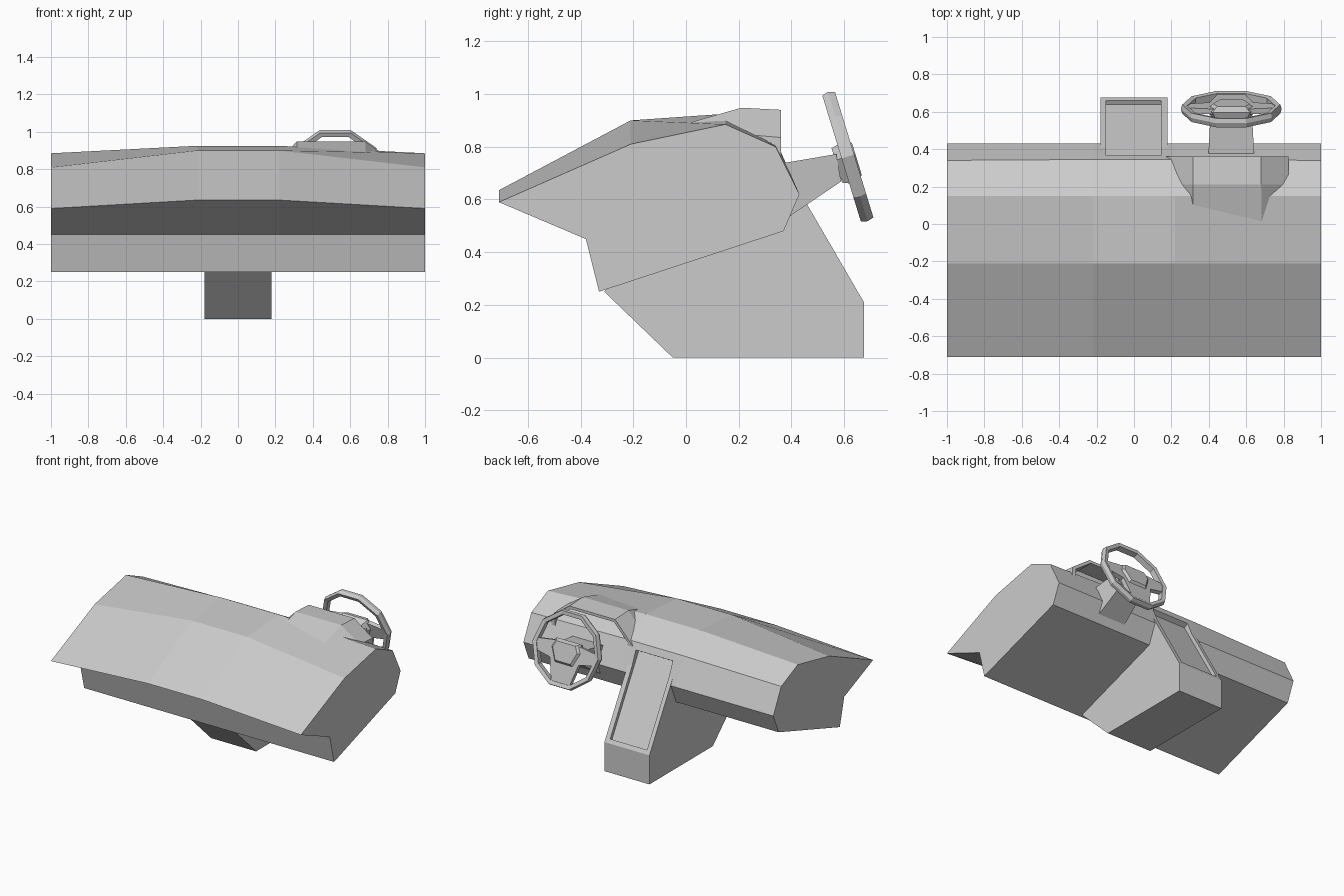
import bpy, bmesh, math
from mathutils import Vector

if "Cube" in bpy.data.objects:
    bpy.data.objects.remove(bpy.data.objects["Cube"])


def finish(name, bm):
    bmesh.ops.recalc_face_normals(bm, faces=bm.faces)
    me = bpy.data.meshes.new(name)
    bm.to_mesh(me)
    bm.free()
    ob = bpy.data.objects.new(name, me)
    bpy.context.collection.objects.link(ob)
    return ob


def loft(name, sections, closed=False):
    """Skin a list of equal-length point loops; cap the ends unless closed."""
    bm = bmesh.new()
    rings = [[bm.verts.new(p) for p in s] for s in sections]
    n = len(rings[0])
    pairs = list(zip(rings, rings[1:]))
    if closed:
        pairs.append((rings[-1], rings[0]))
    else:
        bm.faces.new(rings[0])
        bm.faces.new(rings[-1])
    for a, b in pairs:
        for i in range(n):
            j = (i + 1) % n
            bm.faces.new((a[i], a[j], b[j], b[i]))
    return finish(name, bm)


def side_prism(name, profile, x0, x1):
    return loft(name, [[(x, y, z) for y, z in profile] for x in (x0, x1)])


def cut(targets, cutter):
    for ob in targets:
        mod = ob.modifiers.new("cut", "BOOLEAN")
        mod.operation = "DIFFERENCE"
        mod.solver = "EXACT"
        mod.object = cutter
        bpy.context.view_layer.objects.active = ob
        bpy.ops.object.modifier_apply(modifier=mod.name)
    bpy.data.objects.remove(cutter)


# Dashboard: side profile, crowned towards the middle
side = [(-.71, .59), (-.21, .81), (.15, .885), (.34, .80), (.43, .62),
        (.37, .48), (-.33, .25), (-.38, .45)]
mid = [(-.71, .635), (-.21, .90), (.15, .925), (.345, .815)] + side[4:]
dash = loft("dashboard", [[(x, y, z) for y, z in prof] for x, prof in
                          ((-1, side), (-.22, mid), (.22, mid), (1, side))])

# Centre console with a shallow recessed panel on its slope
console = side_prism("centre_console",
                     [(-.05, 0), (.675, 0), (.675, .21), (.35, .77), (.1, .7), (-.31, .25)],
                     -.18, .18)
n = Vector((.865, .502))
low, high = Vector((.66, .236)), Vector((.355, .761))
cut([dash, console], side_prism("recess_cutter",
    [low - n * .025, low + n * .08, high + n * .08, high - n * .025], -.15, .145))

# Instrument hood: sections from buried tip to rear lip, hollowed from behind
hood = loft("instrument_hood", [
    [(.25, -.13, .78), (.315, -.13, .85), (.685, -.13, .85), (.78, -.13, .78), (.78, -.13, .74), (.25, -.13, .74)],
    [(.16, .21, .79), (.315, .21, .948), (.68, .21, .948), (.825, .21, .848), (.825, .21, .74), (.16, .21, .74)],
    [(.165, .36, .775), (.315, .36, .94), (.68, .36, .94), (.825, .36, .835), (.825, .36, .76), (.165, .36, .755)]])
opening = [(.215, .70), (.215, .80), (.325, .92), (.67, .92), (.795, .83), (.795, .70)]
cut([hood], loft("hood_cutter", [[(x, y, z) for x, z in opening] for y in (.23, .45)]))

# Steering column
CX = .52
loft("steering_column", [
    [(CX - w, ya, za), (CX + w, ya, za), (CX + v, yb, zb), (CX - v, yb, zb)]
    for w, v, ya, za, yb, zb in ((.125, .115, .32, .73, .34, .50),
                                 (.112, .09, .57, .772, .588, .668))])

# Steering wheel frame: u runs up the wheel, n points to the driver
C = Vector((CX, .614, .763))
TILT = math.radians(17)
U = Vector((0, -math.sin(TILT), math.cos(TILT)))
N = Vector((0, math.cos(TILT), math.sin(TILT)))


def on_wheel(x, u, d):
    return C + Vector((x, 0, 0)) + U * u + N * d


# Ten-sided rim
rim = [(.262, -.025), (.27, 0), (.262, .025), (.235, .02), (.235, -.02)]
loft("steering_wheel_rim",
     [[on_wheel(r * math.cos(a), r * math.sin(a), d) for r, d in rim]
      for a in (math.tau * i / 10 for i in range(10))], closed=True)

# Spokes and raised hub pad, drawn as a mirrored half outline
def plate(name, half, layers):
    outline = half + [(-x, u) for x, u in reversed(half)]
    loft(name, [[on_wheel(x * s, u * s, d) for x, u in outline] for d, s in layers])


plate("wheel_spokes", [(.1, .045), (.245, .025), (.24, -.05), (.115, -.075), (.07, -.24)],
      ((-.015, 1), (.015, 1)))
plate("wheel_hub", [(.1, .06), (.13, 0), (.08, -.11)],
      ((-.05, .8), (.0, 1), (.03, .75)))
